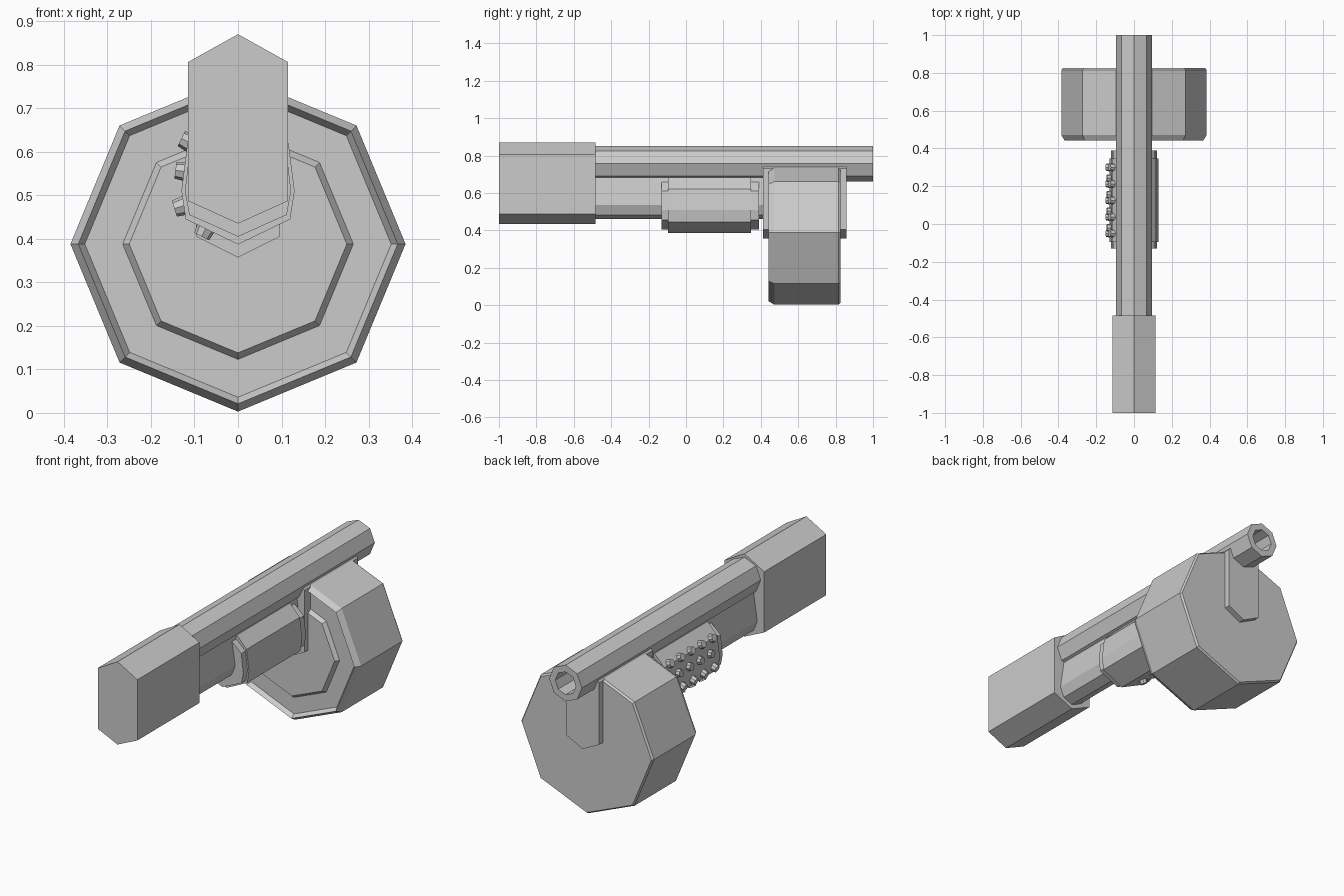
import bpy, bmesh, math
from mathutils import Vector, Matrix

if "Cube" in bpy.data.objects:
    bpy.data.objects.remove(bpy.data.objects["Cube"])


def octagon(r, z):
    """Octagon in XZ with a vertex pointing up."""
    return [(r * math.sin(i * math.pi / 4), z + r * math.cos(i * math.pi / 4)) for i in range(8)]


def mirrored(half):
    """Close a right-hand half profile (listed top to bottom) across x = 0."""
    return half + [(-x, z) for x, z in reversed(half) if x > 1e-6]


def loft(name, sections):
    """Join matching XZ profiles placed along y and cap both ends."""
    bm = bmesh.new()
    rings = [[bm.verts.new((x, y, z)) for x, z in pts] for y, pts in sections]
    n = len(rings[0])
    for a, b in zip(rings, rings[1:]):
        for i in range(n):
            bm.faces.new((a[i], a[(i + 1) % n], b[(i + 1) % n], b[i]))
    bm.faces.new(rings[0])
    bm.faces.new(rings[-1])
    bmesh.ops.recalc_face_normals(bm, faces=bm.faces)
    mesh = bpy.data.meshes.new(name)
    bm.to_mesh(mesh)
    bm.free()
    ob = bpy.data.objects.new(name, mesh)
    bpy.context.collection.objects.link(ob)
    return ob


def prism(name, half, y0, y1):
    pts = mirrored(half)
    return loft(name, [(y0, pts), (y1, pts)])


# Barrel with a hollow muzzle
BZ = 0.757
loft("barrel", [(-0.52, octagon(0.095, BZ)), (1.0, octagon(0.095, BZ)),
                (1.0, octagon(0.06, BZ)), (0.85, octagon(0.06, BZ))])

# Lower tube, its upper faces stretched up into the barrel
prism("lower_tube", [(0, 0.72), (0.05, 0.70), (0.075, 0.535), (0.053, 0.482), (0, 0.46)], -0.52, 0.45)

# Rear housing
prism("rear_housing", [(0, 0.87), (0.115, 0.806), (0.115, 0.487), (0, 0.435)], -1.0, -0.485)

# Grip sleeve and its end collars
prism("grip_sleeve", [(0, 0.685), (0.06, 0.68), (0.116, 0.62), (0.13, 0.51), (0.12, 0.445), (0, 0.387)],
      -0.095, 0.347)
collar = [(0, 0.665), (0.055, 0.66), (0.11, 0.61), (0.122, 0.51), (0.112, 0.455), (0, 0.405)]
for label, y in (("rear", -0.13), ("front", 0.34)):
    prism("grip_collar_" + label, collar, y, y + 0.05)

# Studs on the left side of the grip: x, z, outward tilt, y shift
bm = bmesh.new()
for x, z, tilt, shift in ((-0.113, 0.622, 0.45, 0), (-0.125, 0.555, 0.12, 0.03),
                          (-0.128, 0.475, -0.3, 0), (-0.075, 0.422, -1.1, 0.03)):
    out = Vector((-math.cos(tilt), 0, math.sin(tilt)))
    rot = out.to_track_quat('Z', 'Y').to_matrix().to_4x4()
    for k in range(5 if not shift else 4):
        pos = Vector((x, -0.05 + 0.0875 * k + shift, z)) + out * 0.004
        bmesh.ops.create_cone(bm, cap_ends=True, segments=8, radius1=0.023, radius2=0.019,
                              depth=0.03, matrix=Matrix.Translation(pos) @ rot)
mesh = bpy.data.meshes.new("grip_studs")
bm.to_mesh(mesh)
bm.free()
bpy.context.collection.objects.link(bpy.data.objects.new("grip_studs", mesh))

# Drum: raised centre disc, sunken ring, chamfered rim, back chamfer
loft("drum", [(y, octagon(r, 0.388)) for y, r in (
    (0.445, 0.25), (0.465, 0.265), (0.465, 0.352), (0.442, 0.367),
    (0.472, 0.385), (0.815, 0.385), (0.825, 0.377))])

# Bracket holding the drum under the barrel
prism("drum_bracket", [(0, 0.76), (0.08, 0.75), (0.096, 0.73), (0.096, 0.405), (0, 0.357)], 0.413, 0.858)
